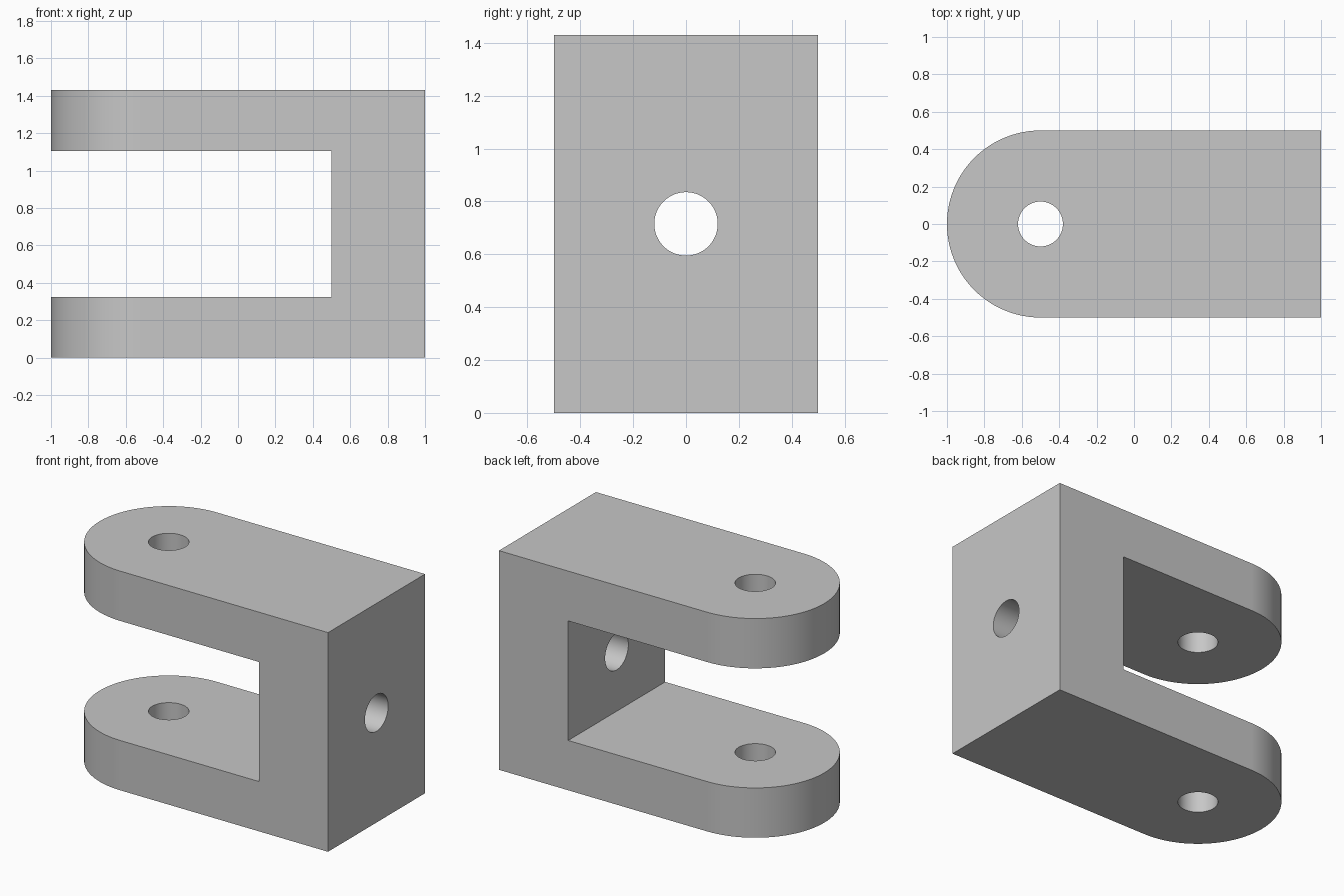
import bpy, bmesh
from math import cos, sin, pi, radians
from mathutils import Matrix

if "Cube" in bpy.data.objects:
    bpy.data.objects.remove(bpy.data.objects["Cube"])

HEIGHT = 1.43       # overall height
ARM = 0.325         # thickness of each arm
RADIUS = 0.5        # half width and radius of the arm tips
TIP_X = -0.5        # centre of the rounded tips
HOLE = 0.12         # hole radius

grey = bpy.data.materials.new("plain_grey")
grey.use_nodes = True
colour = (0.57, 0.57, 0.57, 1)
grey.diffuse_color = colour
grey.node_tree.nodes["Principled BSDF"].inputs["Base Color"].default_value = colour


def make_object(name, bm):
    bmesh.ops.recalc_face_normals(bm, faces=bm.faces)
    mesh = bpy.data.meshes.new(name)
    bm.to_mesh(mesh)
    bm.free()
    mesh.materials.append(grey)
    obj = bpy.data.objects.new(name, mesh)
    bpy.context.collection.objects.link(obj)
    return obj


def cylinder(name, radius, depth, matrix):
    bm = bmesh.new()
    bmesh.ops.create_cone(bm, cap_ends=True, segments=64, radius1=radius,
                          radius2=radius, depth=depth, matrix=matrix)
    return make_object(name, bm)


# Body: plan outline with a rounded end, extruded upwards
steps = 48
outline = [(1, -RADIUS), (1, RADIUS)]
for i in range(steps + 1):
    a = pi / 2 + pi * i / steps
    outline.append((TIP_X + RADIUS * cos(a), RADIUS * sin(a)))
bm = bmesh.new()
base = bm.faces.new([bm.verts.new((x, y, 0)) for x, y in outline])
top = bmesh.ops.extrude_face_region(bm, geom=[base], use_keep_orig=True)["geom"]
bmesh.ops.translate(bm, vec=(0, 0, HEIGHT),
                    verts=[v for v in top if isinstance(v, bmesh.types.BMVert)])
clevis = make_object("clevis_bracket", bm)

# Slot between the arms
bm = bmesh.new()
bmesh.ops.create_cube(bm, size=1, matrix=Matrix.Translation((-0.5, 0, HEIGHT / 2))
                      @ Matrix.Diagonal((2, 2, HEIGHT - 2 * ARM, 1)))
slot = make_object("slot_cutter", bm)

# Pin hole through both arms and bolt hole through the back wall
pin = cylinder("pin_hole_cutter", HOLE, 4, Matrix.Translation((TIP_X, 0, HEIGHT / 2)))
bolt = cylinder("bolt_hole_cutter", HOLE, 1.2,
                Matrix.Translation((0.8, 0, HEIGHT / 2)) @ Matrix.Rotation(pi / 2, 4, "Y"))

# Cut, then discard the cutters
bpy.ops.object.select_all(action="DESELECT")
bpy.context.view_layer.objects.active = clevis
clevis.select_set(True)
for cutter in (slot, pin, bolt):
    cutter.hide_render = True
    mod = clevis.modifiers.new(cutter.name, "BOOLEAN")
    mod.operation = "DIFFERENCE"
    mod.solver = "EXACT"
    mod.object = cutter
    bpy.ops.object.modifier_apply(modifier=mod.name)
    bpy.data.objects.remove(cutter)

# Smooth curves, crisp edges and flat large faces
bpy.ops.object.shade_smooth_by_angle(angle=radians(30))
weighted = clevis.modifiers.new("flat_sides", "WEIGHTED_NORMAL")
weighted.keep_sharp = True
